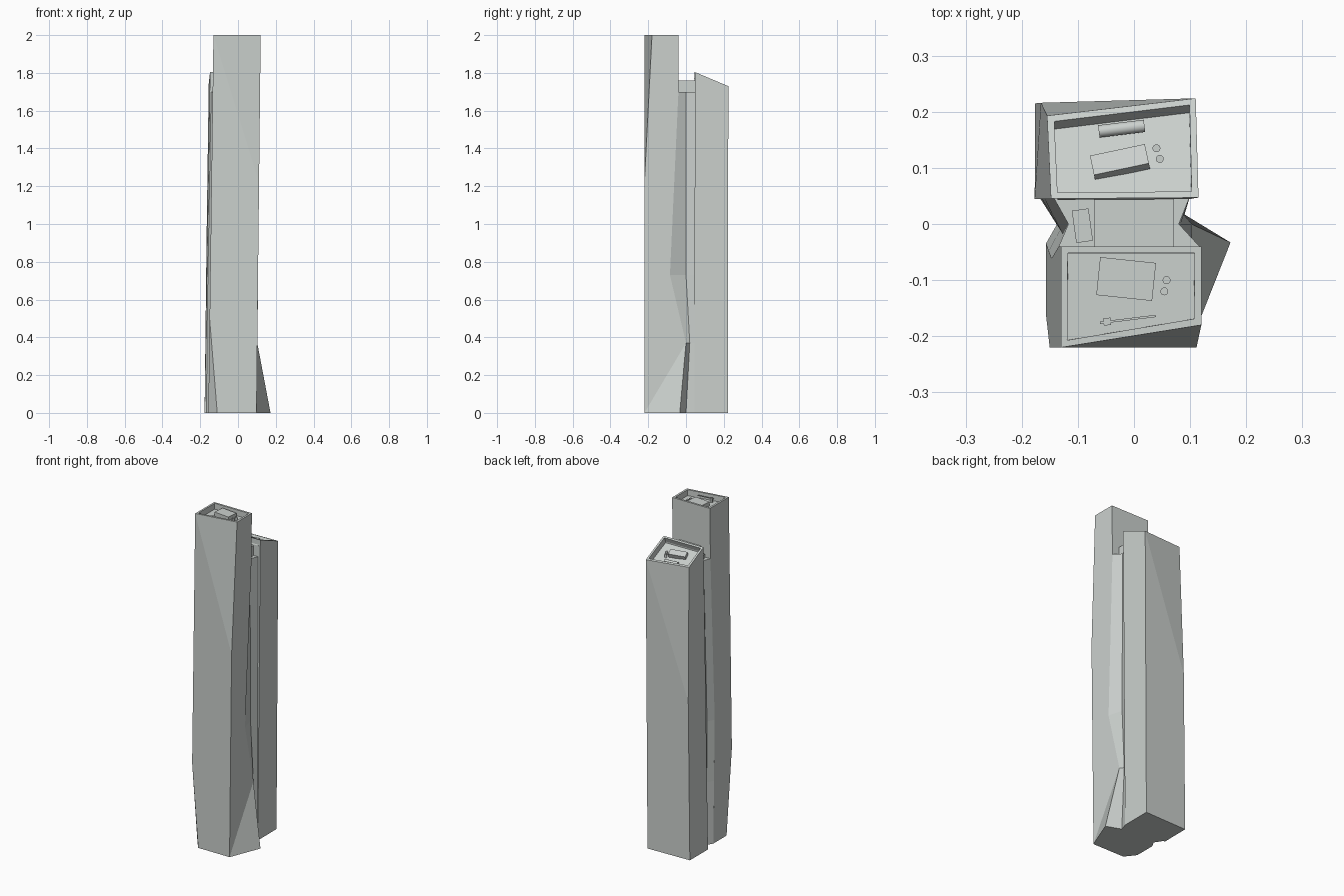
import bpy, bmesh, math
from mathutils import Vector

cube = bpy.data.objects.get("Cube")
if cube:
    bpy.data.objects.remove(cube, do_unlink=True)

# Single pale grey for the whole building
grey = bpy.data.materials.new("pale_grey")
grey.use_nodes = True
COLOR = (0.60, 0.635, 0.615, 1)
grey.diffuse_color = COLOR
grey.node_tree.nodes["Principled BSDF"].inputs["Base Color"].default_value = COLOR


def finish(bm, name):
    bmesh.ops.recalc_face_normals(bm, faces=bm.faces[:])
    mesh = bpy.data.meshes.new(name)
    bm.to_mesh(mesh)
    bm.free()
    mesh.materials.append(grey)
    obj = bpy.data.objects.new(name, mesh)
    bpy.context.collection.objects.link(obj)
    return obj


def tower(name, points, faces):
    """Faceted shaft from lettered corners; the first face is the roof and gets a parapet."""
    bm = bmesh.new()
    verts = {k: bm.verts.new(p) for k, p in points.items()}
    made = [bm.faces.new([verts[k] for k in f]) for f in faces.split()]
    bmesh.ops.recalc_face_normals(bm, faces=made)
    roof = made[0]
    bmesh.ops.inset_individual(bm, faces=[roof], thickness=0.017)
    bmesh.ops.inset_individual(bm, faces=[roof], thickness=0.0003, depth=-0.035)
    return finish(bm, name)


def box(name, loc, size, turn=0, tilt=0):
    bpy.ops.mesh.primitive_cube_add(size=1, location=loc,
                                    rotation=(tilt, 0, math.radians(turn)))
    obj = bpy.context.object
    obj.name, obj.scale = name, size
    obj.data.materials.append(grey)


def drum(name, loc, radius, depth, rotation=(0, 0, 0)):
    bpy.ops.mesh.primitive_cylinder_add(vertices=20, radius=radius, depth=depth,
                                        location=loc, rotation=rotation)
    obj = bpy.context.object
    obj.name = name
    obj.data.materials.append(grey)
    bpy.ops.object.shade_smooth_by_angle()


# Planes of the front tower's leaning side walls, and the back tower's sloping roof
def right_x(z):
    return 0.098 + 0.011 * z


def left_x(z):
    return -0.157 + 0.0135 * z


SLOPE = -0.42


def roof_z(y):
    return 1.805 + SLOPE * (y - 0.045)


def on_right(y, z):
    return (right_x(z), y, z)


def on_left(y, z):
    return (left_x(z), y, z)


# Tall front tower with cut corners and a flared foot
foot = (0.172, -0.033, 0)
tower("front_tower", {
    "a": on_left(-0.22, 2), "b": on_right(-0.18, 2),
    "c": on_right(-0.04, 2), "d": on_left(-0.04, 2),
    "e": on_right(-0.22, 1.22), "f": on_right(-0.22, 0),
    "g": on_left(-0.22, 0.5), "h": (-0.11, -0.22, 0), "i": on_left(-0.16, 0),
    "j": on_left(-0.062, 0.73), "k": on_left(-0.035, 0),
    "l": on_right(-0.085, 0.73), "m": on_right(0, 0.37), "n": foot,
    "p": on_right(-0.04, 1.7), "q": on_left(-0.04, 1.7),
}, "abcd aeb aghfe ghi agikjqd bcplmfe mfn cdqp pqjl ljm jkm mkn hiknf")

# Shorter back tower with sloping roof and one cut corner
tower("back_tower", {
    "a": (0.115, 0.047, roof_z(0.047)), "b": (0.11, 0.224, roof_z(0.224)),
    "c": (-0.155, 0.193, roof_z(0.193)), "d": (-0.148, 0.045, roof_z(0.045)),
    "e": (0.1, 0.222, 0), "f": (0.1, 0.045, 0),
    "g": (-0.166, 0.216, 0.95), "h": (-0.176, 0.215, 0), "i": (-0.177, 0.045, 0),
}, "abcd bgc behg cghid abef adif ehif")

# Recessed core with a folded groove on each side
levels = [
    [foot, (0.085, 0, 0), (0.1, 0.05, 0),
     (-0.17, 0.05, 0), (-0.137, 0, 0), on_left(-0.035, 0)],
    [on_right(0, 0.37), (0.085, 0.02, 0.37), (0.1, 0.05, 0.37),
     (-0.167, 0.05, 0.37), (-0.132, -0.01, 0.37), on_left(-0.049, 0.37)],
    [on_right(-0.085, 0.73), (0.083, 0, 0.73), (0.1, 0.05, 0.73),
     (-0.162, 0.05, 0.73), (-0.127, -0.018, 0.73), on_left(-0.062, 0.73)],
    [on_right(-0.04, 1.7), (0.08, 0, 1.7), (0.1, 0.05, 1.7),
     (-0.145, 0.05, 1.7), (-0.117, 0, 1.7), on_left(-0.04, 1.7)],
]
bm = bmesh.new()
rings = [[bm.verts.new(p) for p in ring] for ring in levels]
for low, high in zip(rings, rings[1:]):
    for s in range(6):
        t = (s + 1) % 6
        bm.faces.new((low[s], low[t], high[t], high[s]))
bm.faces.new(rings[0])
bm.faces.new(rings[-1])
finish(bm, "core")
box("core_penthouse", (0, 0.003, 1.72), (0.142, 0.094, 0.08))
box("core_roof_unit", (-0.092, -0.003, 1.71), (0.03, 0.058, 0.025), 8)

# Front tower roof equipment
FLOOR = 1.965
box("front_roof_plant", (-0.014, -0.098, FLOOR + 0.012), (0.1, 0.068, 0.026), -6)
for x, y in ((0.058, -0.1), (0.054, -0.12)):
    drum("front_roof_vent", (x, y, FLOOR + 0.008), 0.007, 0.018)
box("crane_base", (-0.048, -0.174, FLOOR + 0.012), (0.013, 0.013, 0.026), 7)
box("crane_arm", (-0.011, -0.17, FLOOR + 0.022), (0.1, 0.004, 0.004), 7)

# Back tower roof equipment, following the slope
tilt = math.atan(SLOPE)


def back_floor(y):
    return roof_z(y) - 0.037


box("back_roof_plant", (-0.025, 0.11, back_floor(0.11) + 0.012),
    (0.1, 0.038, 0.026), 12, tilt)
for x, y in ((0.04, 0.135), (0.046, 0.116)):
    drum("back_roof_vent", (x, y, back_floor(y) + 0.008), 0.007, 0.02)
axis = Vector((1, 0.12, 0)).to_track_quat("Z", "Y").to_euler()
drum("back_roof_tank", (-0.022, 0.17, back_floor(0.17) + 0.012), 0.011, 0.082, axis)
